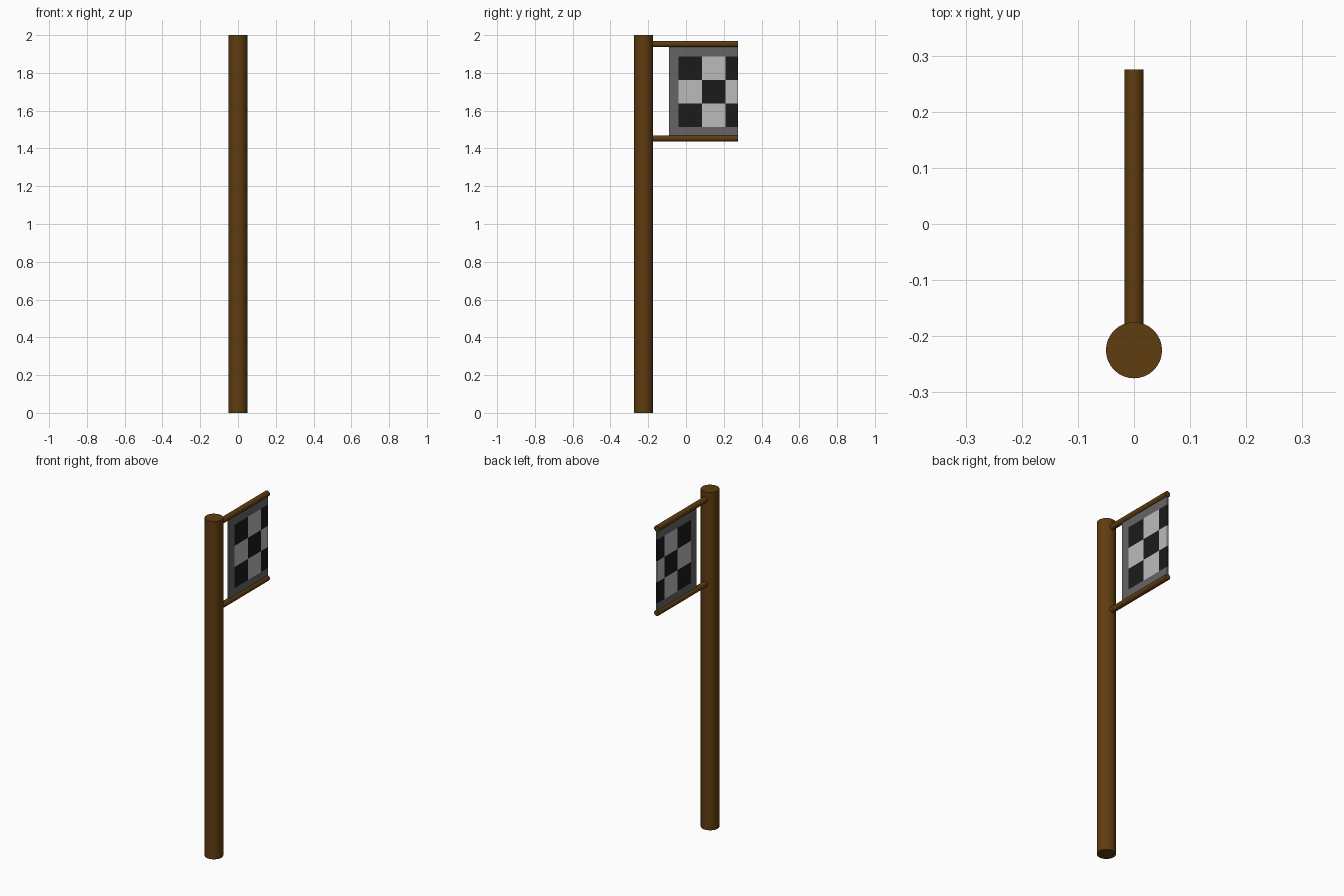
import bpy, bmesh, math

if "Cube" in bpy.data.objects:
    bpy.data.objects.remove(bpy.data.objects["Cube"])


def material(name, rgb):
    m = bpy.data.materials.new(name)
    m.diffuse_color = (*rgb, 1)
    m.use_nodes = True
    m.node_tree.nodes["Principled BSDF"].inputs["Base Color"].default_value = m.diffuse_color
    return m


WOOD = material("wood", (0.115, 0.045, 0.005))
BORDER = material("flag_border", (0.13, 0.13, 0.13))
DARK = material("check_dark", (0.011, 0.011, 0.011))
LIGHT = material("check_light", (0.5, 0.5, 0.5))


def cylinder(name, radius, length, loc, rot=(0, 0, 0), sides=32):
    bpy.ops.mesh.primitive_cylinder_add(vertices=sides, radius=radius,
                                        depth=length, location=loc, rotation=rot)
    ob = bpy.context.object
    ob.name = name
    ob.data.materials.append(WOOD)
    bpy.ops.object.shade_smooth_by_angle(angle=math.radians(40))
    return ob


# Upright pole and the two rods that hold the flag
POLE_Y, TIP_Y = -0.225, 0.275
cylinder("pole", 0.05, 2.0, (0, POLE_Y, 1.0))
for name, z in (("upper_rod", 1.953), ("lower_rod", 1.453)):
    cylinder(name, 0.0167, TIP_Y - POLE_Y, (0, (POLE_Y + TIP_Y) / 2, z),
             (math.pi / 2, 0, 0))

# Chequered flag: a panel divided at the border and check lines
ys = [-0.09, -0.04, 0.085, 0.21, 0.274]
zs = [1.453, 1.513, 1.638, 1.763, 1.888, 1.953]
bm = bmesh.new()
grid = [[bm.verts.new((0, y, z)) for z in zs] for y in ys]
for i in range(len(ys) - 1):
    for j in range(len(zs) - 1):
        f = bm.faces.new((grid[i][j], grid[i + 1][j],
                          grid[i + 1][j + 1], grid[i][j + 1]))
        on_border = i == 0 or j in (0, len(zs) - 2)
        f.material_index = 0 if on_border else 1 + (i + j) % 2
mesh = bpy.data.meshes.new("flag")
bm.to_mesh(mesh)
bm.free()
for m in (BORDER, DARK, LIGHT):
    mesh.materials.append(m)
flag = bpy.data.objects.new("flag", mesh)
bpy.context.collection.objects.link(flag)

# Give the cloth a little thickness
solid = flag.modifiers.new("thickness", 'SOLIDIFY')
solid.thickness = 0.01
solid.offset = 0
